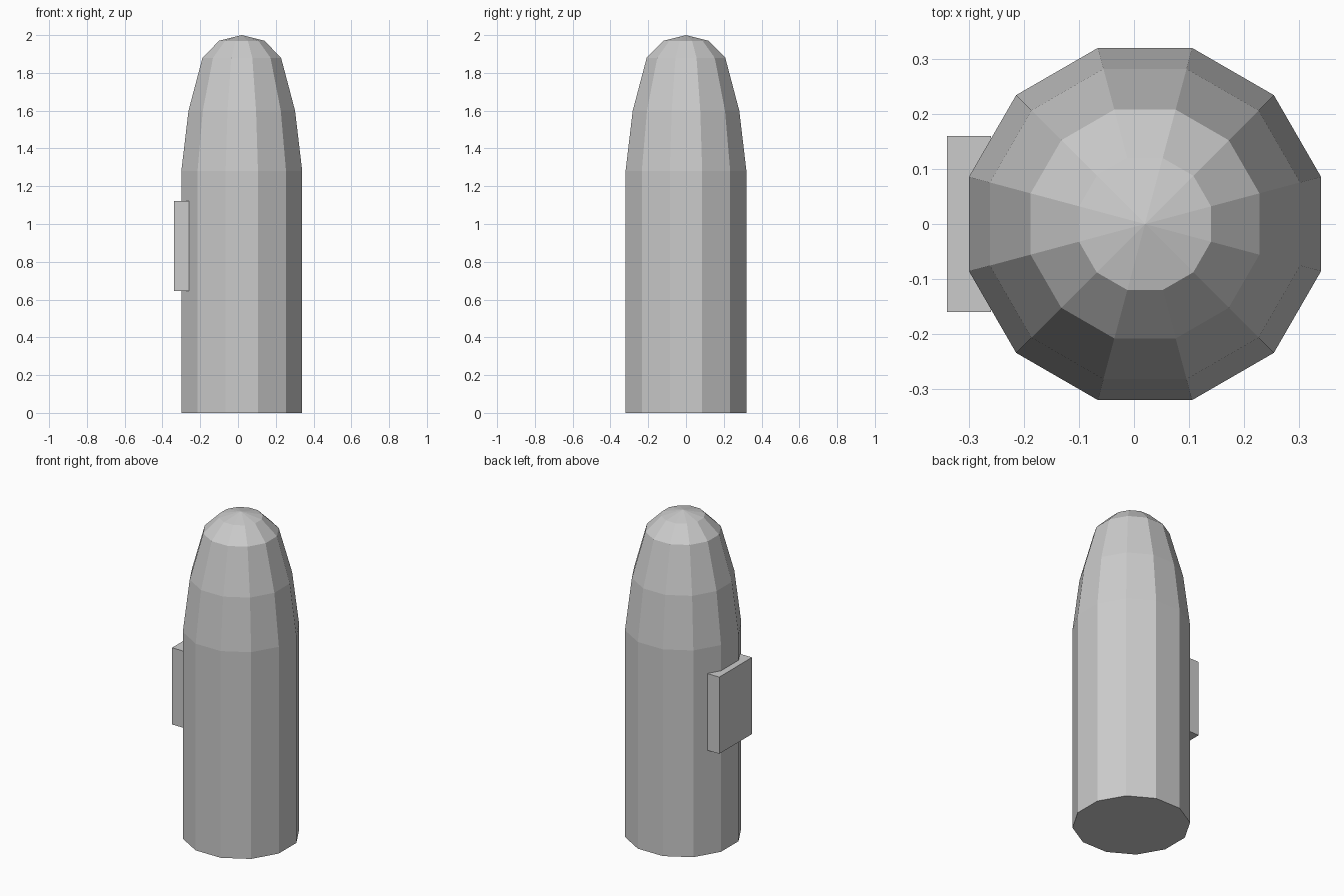
import bpy
import bmesh
from math import cos, sin, pi

cube = bpy.data.objects.get("Cube")
if cube:
    bpy.data.objects.remove(cube, do_unlink=True)

SIDES = 12
CENTRE_X = 0.02

grey = bpy.data.materials.new("light_grey")
grey.use_nodes = True
grey.diffuse_color = (0.6, 0.6, 0.6, 1)
grey.node_tree.nodes["Principled BSDF"].inputs["Base Color"].default_value = (0.6, 0.6, 0.6, 1)


def add_object(name, bm):
    bmesh.ops.recalc_face_normals(bm, faces=bm.faces)
    mesh = bpy.data.meshes.new(name)
    bm.to_mesh(mesh)
    bm.free()
    mesh.materials.append(grey)
    obj = bpy.data.objects.new(name, mesh)
    bpy.context.collection.objects.link(obj)
    return obj


# Body: twelve-sided column narrowing to a shallow pointed dome.
# Profile pairs are flat-side distance from the axis, and height.
profile = [(0.32, 0), (0.32, 1.28), (0.282, 1.6), (0.208, 1.88), (0.12, 1.97)]
bm = bmesh.new()
rings = []
for apothem, z in profile:
    radius = apothem / cos(pi / SIDES)
    angles = [(i + 0.5) * 2 * pi / SIDES for i in range(SIDES)]
    rings.append([bm.verts.new((radius * cos(a), radius * sin(a), z)) for a in angles])
tip = bm.verts.new((0, 0, 2))
bm.faces.new(rings[0])
for i in range(SIDES):
    j = (i + 1) % SIDES
    for low, high in zip(rings, rings[1:]):
        bm.faces.new((low[i], low[j], high[j], high[i]))
    bm.faces.new((rings[-1][i], rings[-1][j], tip))
body = add_object("body", bm)
body.location.x = CENTRE_X

# Side plate: flat block set into the column wall
bm = bmesh.new()
bmesh.ops.create_cube(bm, size=1)
bmesh.ops.scale(bm, vec=(0.08, 0.32, 0.475), verts=bm.verts)
plate = add_object("side_plate", bm)
plate.location = (-0.3, 0, 0.883)
